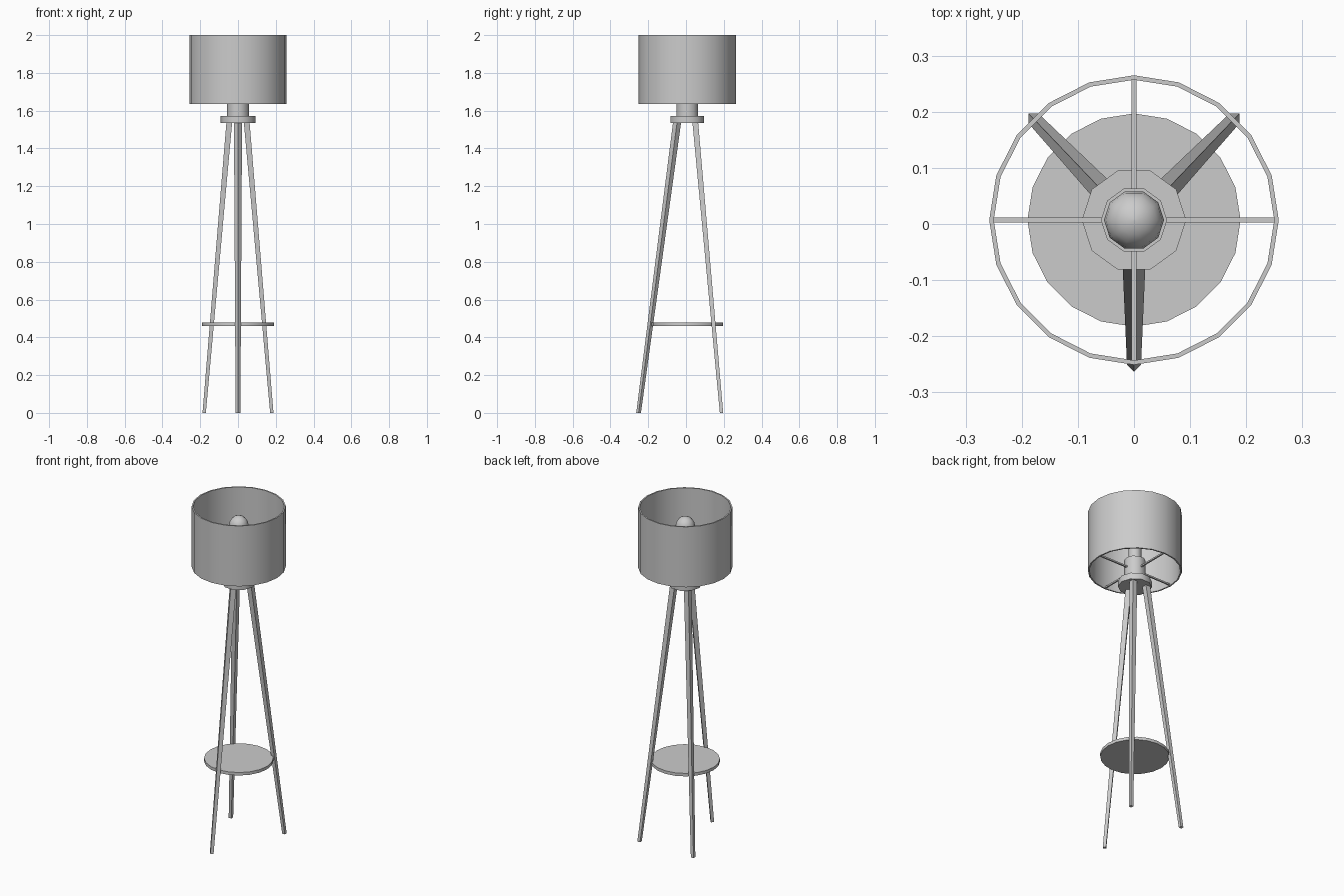
import bpy, bmesh
from math import sin, cos, pi, radians

if "Cube" in bpy.data.objects:
    bpy.data.objects.remove(bpy.data.objects["Cube"])

CY = 0.007  # y of the lamp's axis


def make_object(name, bm, smooth=True):
    bmesh.ops.remove_doubles(bm, verts=bm.verts, dist=1e-5)
    bmesh.ops.recalc_face_normals(bm, faces=bm.faces)
    mesh = bpy.data.meshes.new(name)
    bm.to_mesh(mesh)
    bm.free()
    ob = bpy.data.objects.new(name, mesh)
    bpy.context.collection.objects.link(ob)
    if smooth:
        bpy.ops.object.select_all(action='DESELECT')
        ob.select_set(True)
        bpy.context.view_layer.objects.active = ob
        bpy.ops.object.shade_smooth_by_angle(angle=radians(40))
    return ob


def lathe(name, profile, sides, closed=False):
    """Spin an (r, z) profile about the lamp axis; open profiles get end caps."""
    bm = bmesh.new()
    rings = [[bm.verts.new((r * cos(2 * pi * i / sides),
                            CY + r * sin(2 * pi * i / sides), z))
              for i in range(sides)] for r, z in profile]
    pairs = list(zip(rings, rings[1:]))
    if closed:
        pairs.append((rings[-1], rings[0]))
    else:
        bm.faces.new(rings[0])
        bm.faces.new(rings[-1])
    for a, b in pairs:
        for i in range(sides):
            j = (i + 1) % sides
            bm.faces.new((a[i], a[j], b[j], b[i]))
    return make_object(name, bm)


def leg(name, foot, top, angle):
    """Tapered square leg with one corner pointing outward."""
    bm = bmesh.new()
    rings = []
    for (x, y), z, r in ((foot, 0, 0.0125), (top, 1.54, 0.0215)):
        rings.append([bm.verts.new((x + r * cos(angle + k * pi / 2),
                                    y + r * sin(angle + k * pi / 2), z))
                      for k in range(4)])
    a, b = rings
    bm.faces.new(a)
    bm.faces.new(b)
    for i in range(4):
        j = (i + 1) % 4
        bm.faces.new((a[i], a[j], b[j], b[i]))
    return make_object(name, bm, smooth=False)


# Tripod
leg("front_leg", (0, -0.251), (0, -0.047), -pi / 2)
leg("back_right_leg", (0.179, 0.188), (0.046, 0.049), pi / 4)
leg("back_left_leg", (-0.179, 0.188), (-0.046, 0.049), 3 * pi / 4)

# Round shelf between the legs
lathe("shelf", [(0.19, 0.46), (0.19, 0.478)], 20)

# Hub and bulb socket
lathe("hub", [(0.093, 1.535), (0.093, 1.573)], 10)
lathe("socket", [(0.059, 1.57), (0.059, 1.7)], 10)

# Bulb: neck running into a round globe
globe = [(0.0535 * cos(radians(a)), 1.888 + 0.0535 * sin(radians(a)))
         for a in (-45, -20, 0, 20, 40, 60, 78)]
lathe("bulb", [(0.036, 1.695), (0.036, 1.8)] + globe + [(0.001, 1.9415)], 10)

# Open drum shade with a thin wall
lathe("shade", [(0.258, 1.635), (0.258, 2.0), (0.25, 2.0), (0.25, 1.635)],
      20, closed=True)

# Spokes carrying the shade
for name, dx, dy in (("right_spoke", 1, 0), ("left_spoke", -1, 0),
                     ("back_spoke", 0, 1), ("front_spoke", 0, -1)):
    bm = bmesh.new()
    bmesh.ops.create_cube(bm, size=1)
    for v in bm.verts:
        v.co.x = v.co.x * (0.2 if dx else 0.009) + dx * 0.151
        v.co.y = v.co.y * (0.2 if dy else 0.009) + dy * 0.151 + CY
        v.co.z = v.co.z * 0.009 + 1.642
    make_object(name, bm, smooth=False)
